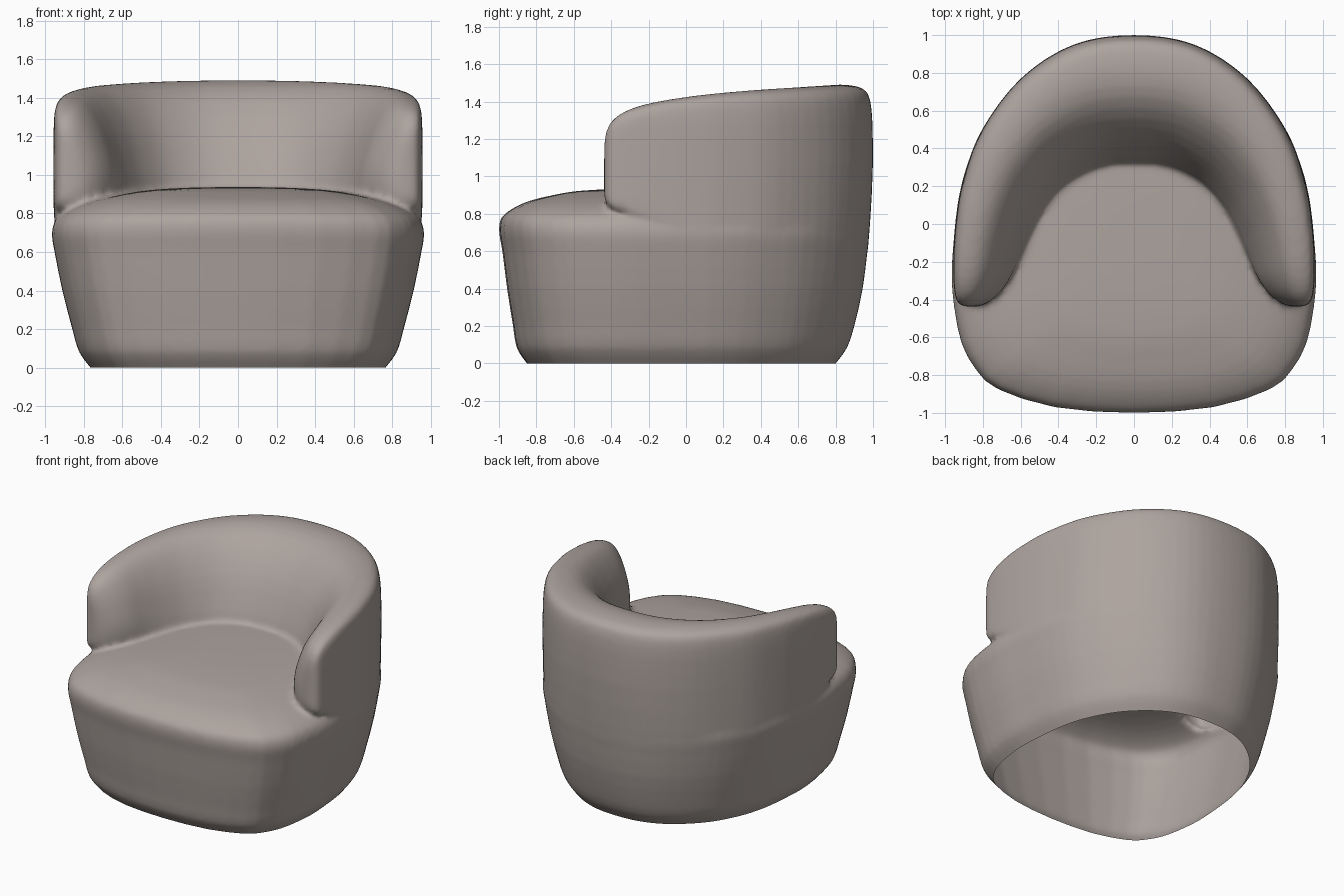
import bpy, bmesh, math

if "Cube" in bpy.data.objects:
    bpy.data.objects.remove(bpy.data.objects["Cube"])


def catmull(pts, sub, closed=False):
    """Smooth curve through points of any dimension."""
    n = len(pts)
    get = (lambda i: pts[i % n]) if closed else (lambda i: pts[max(0, min(n - 1, i))])
    out = []
    for i in range(n if closed else n - 1):
        for k in range(sub):
            t = k / sub
            out.append([0.5 * (2 * b + (c - a) * t + (2 * a - 5 * b + 4 * c - d) * t * t
                               + (3 * b - a - 3 * c + d) * t ** 3)
                        for a, b, c, d in zip(get(i - 1), get(i), get(i + 1), get(i + 2))])
    if not closed:
        out.append(list(pts[-1]))
    return out


def loft(name, rings):
    """Closed solid through a list of closed rings."""
    bm = bmesh.new()
    vs = [[bm.verts.new(p) for p in r] for r in rings]
    n = len(rings[0])
    for a, b in zip(vs, vs[1:]):
        for i in range(n):
            bm.faces.new((a[i], a[(i + 1) % n], b[(i + 1) % n], b[i]))
    bm.faces.new(vs[0])
    bm.faces.new(vs[-1])
    bmesh.ops.recalc_face_normals(bm, faces=bm.faces)
    me = bpy.data.meshes.new(name)
    bm.to_mesh(me)
    bm.free()
    ob = bpy.data.objects.new(name, me)
    bpy.context.collection.objects.link(ob)
    return ob


def lerp_table(table, z):
    if z <= table[0][0]:
        return table[0][1:]
    for a, b in zip(table, table[1:]):
        if z <= b[0]:
            t = (z - a[0]) / (b[0] - a[0])
            return [p + (q - p) * t for p, q in zip(a[1:], b[1:])]
    return table[-1][1:]


# Seat base: plan outline scaled at each height, rolling over into the cushion
half = [(0, 1), (.17, .99), (.32, .95), (.46, .88), (.6, .77), (.72, .64), (.81, .49), (.88, .33),
        (.93, .13), (.955, -.1), (.965, -.28), (.95, -.45), (.91, -.64), (.83, -.78), (.72, -.875),
        (.42, -.97), (0, -1)]
outline = catmull(half + [(-x, y) for x, y in reversed(half[1:-1])], 2, True)
levels = [(-.1, .69, .78, .73), (0, .765, .85, .80), (.08, .825, .905, .86), (.2, .86, .925, .90),
          (.4, .912, .957, .945), (.6, .952, .982, .97), (.68, .966, .997, .978),
          (.73, .962, 1.0, .972), (.78, .937, .988, .95), (.83, .86, .925, .90),
          (.87, .75, .835, .82), (.90, .61, .71, .7), (.922, .45, .58, .55),
          (.934, .25, .35, .3), (.937, .06, .1, .1)]
rings = [[(x * sx / .965, y * (yb if y > 0 else yf), z) for x, y in outline]
         for z, sx, yf, yb in catmull(levels, 2)]
seat = loft("seat_base", rings)

# Wraparound back and arms: stations of outer x, y, inner x, y, top, bottom
stations = [(0, 1, 0, .30, 1.49, .45), (.32, .95, .17, .285, 1.487, .45),
            (.6, .77, .34, .205, 1.477, .45), (.81, .49, .46, .08, 1.462, .46),
            (.908, .22, .54, -.05, 1.442, .52), (.945, 0, .60, -.165, 1.418, .64),
            (.957, -.2, .655, -.285, 1.384, .76), (.953, -.33, .715, -.37, 1.34, .81),
            (.94, -.405, .78, -.42, 1.28, .84), (.91, -.435, .84, -.44, 1.20, .89)]
path = catmull([(-a, b, -c, d, e, f) for a, b, c, d, e, f in reversed(stations[1:])] + stations, 4)
section = catmull([(.95, .01), (.995, .07), (1, .28), (1, .6), (.995, .82), (.975, .93), (.935, .975),
                   (.85, .995), (.70, 1), (.53, .97), (.37, .89), (.22, .76), (.11, .61), (.03, .46),
                   (0, .3), (.06, .12), (.3, .01), (.65, -.02)], 2, True)
wall = [(.45, .95, .945), (.5, .965, .956), (.6, .987, .972), (.7, 1.0, .981),
        (.85, 1.0, .991), (1.05, 1, 1)]
rings = []
for ox, oy, ix, iy, top, bot in path:
    ring = []
    for u, v in section:
        z = bot + v * (top - bot)
        fx, fy = lerp_table(wall, z)
        px, py = ox * fx, oy * (fy if oy > 0 else 1)
        ring.append((ix + u * (px - ix), iy + u * (py - iy), z))
    rings.append(ring)
back = loft("back_and_arms", rings)

# Join both into one upholstered shell with softened creases
mod = seat.modifiers.new("join", 'BOOLEAN')
mod.operation = 'UNION'
mod.solver = 'EXACT'
mod.object = back
rem = seat.modifiers.new("blend", 'REMESH')
rem.mode = 'VOXEL'
rem.voxel_size = .017
smo = seat.modifiers.new("soften", 'SMOOTH')
smo.factor = .5
smo.iterations = 8
deps = bpy.context.evaluated_depsgraph_get()
mesh = bpy.data.meshes.new_from_object(seat.evaluated_get(deps))
for ob in (seat, back):
    bpy.data.objects.remove(ob)

# Open underside, cut level with the floor
bm = bmesh.new()
bm.from_mesh(mesh)
bmesh.ops.bisect_plane(bm, geom=bm.verts[:] + bm.edges[:] + bm.faces[:], dist=1e-5,
                       plane_co=(0, 0, 0), plane_no=(0, 0, 1), clear_inner=True)
bm.to_mesh(mesh)
bm.free()
chair = bpy.data.objects.new("armchair_shell", mesh)
bpy.context.collection.objects.link(chair)

# Fabric
fabric = bpy.data.materials.new("taupe fabric")
fabric.diffuse_color = (.42, .37, .345, 1)
fabric.use_nodes = True
fabric.node_tree.nodes["Principled BSDF"].inputs["Base Color"].default_value = fabric.diffuse_color
mesh.materials.clear()
mesh.materials.append(fabric)
bpy.context.view_layer.objects.active = chair
chair.select_set(True)
bpy.ops.object.shade_smooth_by_angle(angle=math.radians(60))
